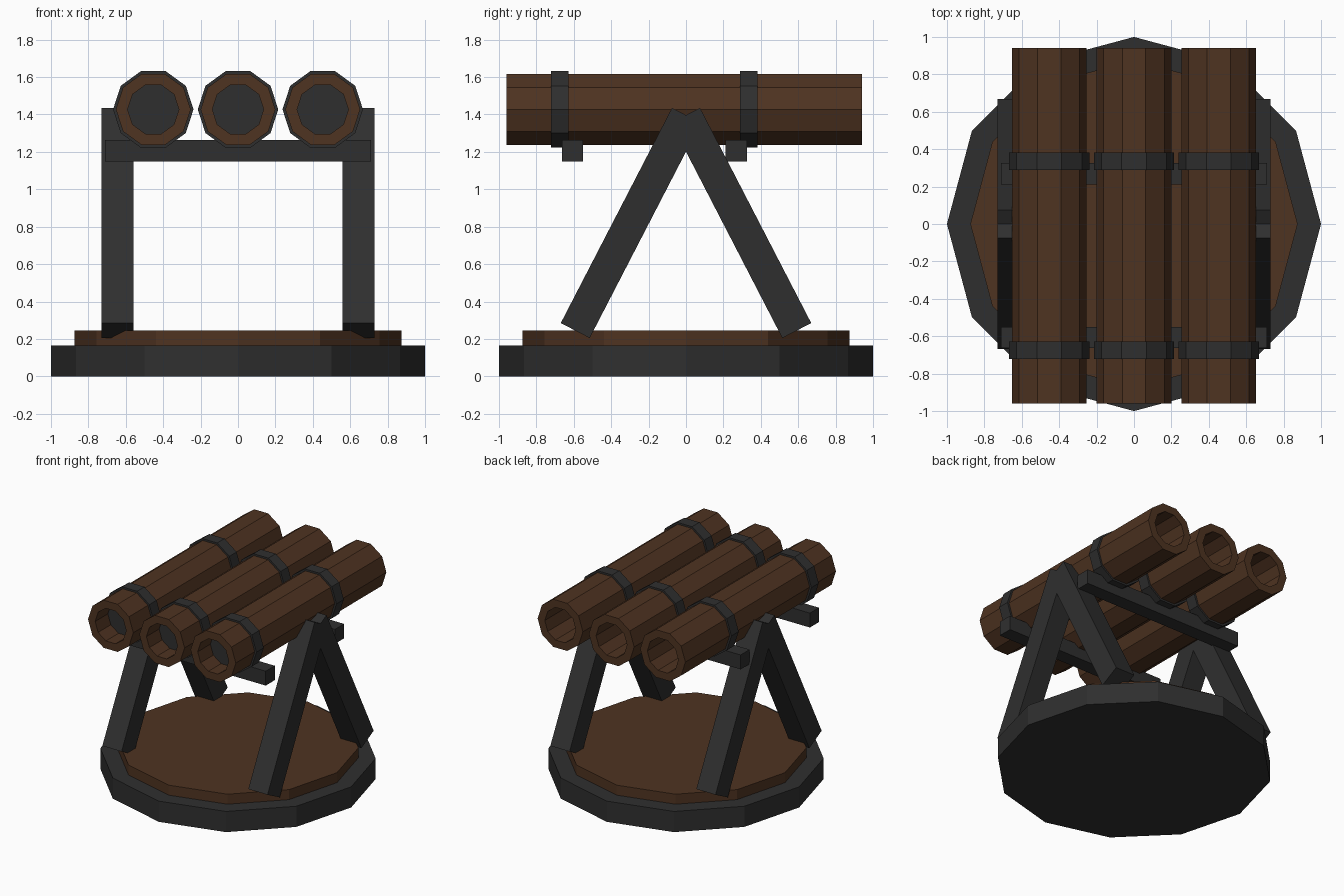
import bpy, bmesh, math
from mathutils import Matrix, Vector

if "Cube" in bpy.data.objects:
    bpy.data.objects.remove(bpy.data.objects["Cube"])


def material(name, rgb):
    m = bpy.data.materials.new(name)
    m.diffuse_color = (*rgb, 1)
    m.use_nodes = True
    m.node_tree.nodes["Principled BSDF"].inputs["Base Color"].default_value = m.diffuse_color
    return m


WOOD = material("brown wood", (0.077, 0.033, 0.015))
IRON = material("dark iron", (0.028, 0.028, 0.028))


def finish(bm, name, mat):
    bmesh.ops.recalc_face_normals(bm, faces=bm.faces[:])
    me = bpy.data.meshes.new(name)
    bm.to_mesh(me)
    bm.free()
    me.materials.append(mat)
    ob = bpy.data.objects.new(name, me)
    bpy.context.collection.objects.link(ob)
    return ob


def disc(name, r, z0, z1, mat, sides=12):
    bm = bmesh.new()
    ring = [bm.verts.new((r * math.cos(i * math.tau / sides),
                          r * math.sin(i * math.tau / sides), z0)) for i in range(sides)]
    face = bm.faces.new(ring)
    ext = bmesh.ops.extrude_face_region(bm, geom=[face])
    top = [v for v in ext["geom"] if isinstance(v, bmesh.types.BMVert)]
    bmesh.ops.translate(bm, verts=top, vec=(0, 0, z1 - z0))
    return finish(bm, name, mat)


def pipe(name, x, z, r_out, r_in, y0, y1, mat, sides=10):
    """Hollow ten-sided tube along y."""
    bm = bmesh.new()
    loops = [[bm.verts.new((x + r * math.cos(i * math.tau / sides), y,
                            z + r * math.sin(i * math.tau / sides))) for i in range(sides)]
             for r, y in ((r_out, y0), (r_out, y1), (r_in, y1), (r_in, y0))]
    for k in range(4):
        a, b = loops[k], loops[(k + 1) % 4]
        for i in range(sides):
            j = (i + 1) % sides
            bm.faces.new((a[i], a[j], b[j], b[i]))
    return finish(bm, name, mat)


def box(name, centre, size, mat, tilt=0.0):
    bm = bmesh.new()
    m = (Matrix.Translation(Vector(centre)) @ Matrix.Rotation(tilt, 4, 'X')
         @ Matrix.Diagonal((*size, 1)))
    bmesh.ops.create_cube(bm, size=1, matrix=m)
    return finish(bm, name, mat)


# Round base with a wooden deck
disc("base_rim", 1.0, 0.0, 0.165, IRON)
disc("base_deck", 0.875, 0.165, 0.245, WOOD)

# A-frame legs on both sides
tilt = math.atan2(0.5945, 1.15)
for sx, side in ((-1, "left"), (1, "right")):
    for sy, end in ((-1, "front"), (1, "back")):
        box(f"{side}_{end}_leg", (sx * 0.645, sy * 0.295, 0.82),
            (0.17, 0.174, 1.295), IRON, sy * tilt)

# Cross bars under the tubes
for y, end in ((-0.607, "front"), (0.268, "back")):
    box(f"{end}_cross_bar", (0, y, 1.207), (1.42, 0.114, 0.115), IRON)

# Three wooden barrels with iron bands and a plug inside the mouth
TZ = 1.427
for x, side in ((-0.453, "left"), (0, "middle"), (0.453, "right")):
    pipe(f"{side}_barrel", x, TZ, 0.2, 0.137, -0.96, 0.94, WOOD)
    for y, end in ((-0.675, "front"), (0.335, "back")):
        pipe(f"{side}_{end}_band", x, TZ, 0.215, 0.19, y - 0.046, y + 0.046, IRON)
    plug = disc(f"{side}_plug", 0.139, -0.02, 0.02, IRON, 10)
    plug.matrix_world = (Matrix.Translation((x, -0.78, TZ))
                         @ Matrix.Rotation(math.pi / 2, 4, 'X'))
